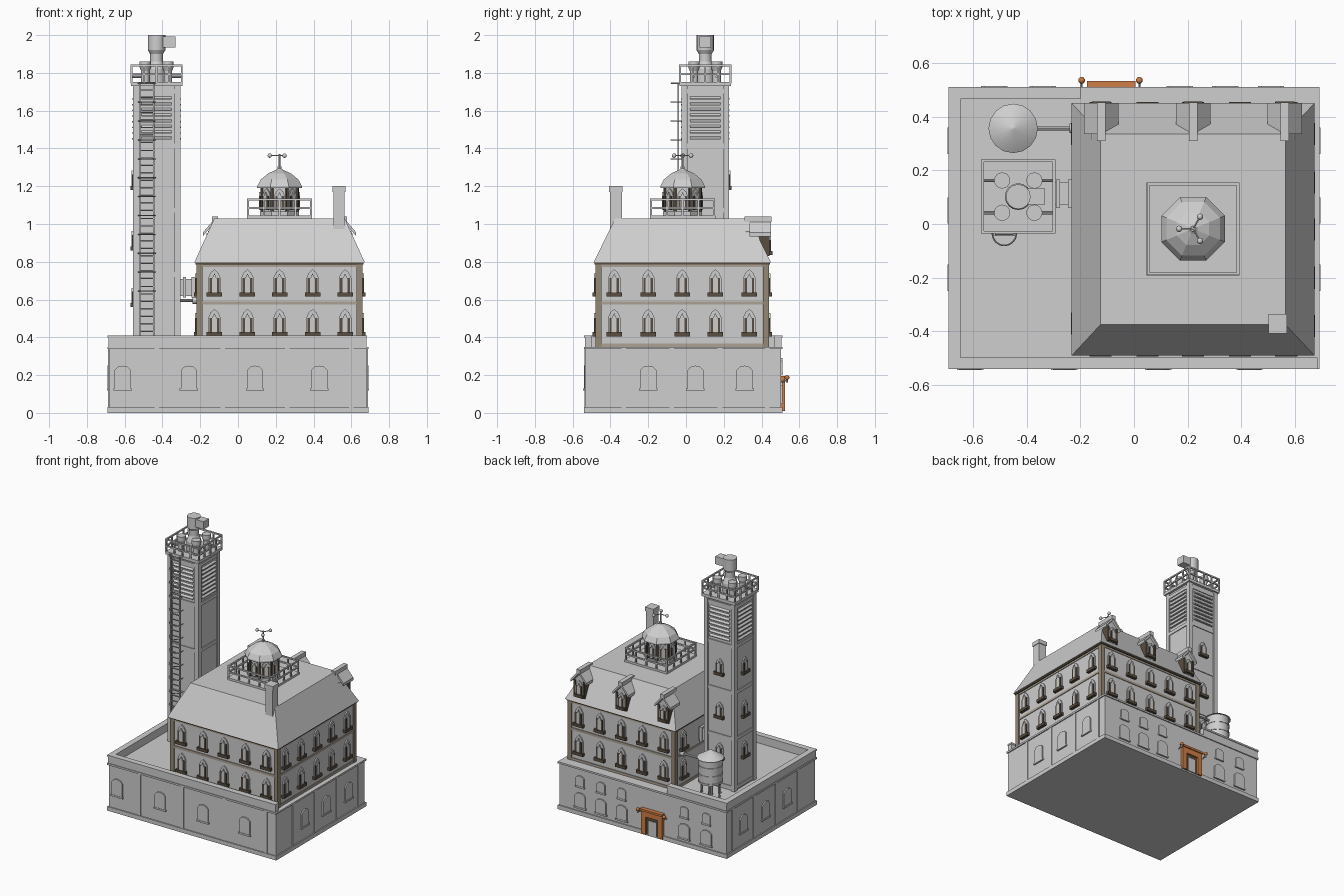
import bpy, bmesh, math
from mathutils import Matrix, Vector

if "Cube" in bpy.data.objects:
    bpy.data.objects.remove(bpy.data.objects["Cube"])


def material(name, rgb):
    m = bpy.data.materials.new(name)
    m.diffuse_color = (*rgb, 1)
    m.use_nodes = True
    m.node_tree.nodes["Principled BSDF"].inputs["Base Color"].default_value = m.diffuse_color
    return m


GREY = material("stone grey", (0.62, 0.62, 0.62))
DARK = material("dark brown", (0.10, 0.075, 0.05))
BROWN = material("corner brown", (0.30, 0.25, 0.18))
TAN = material("band tan", (0.42, 0.36, 0.30))
ORANGE = material("door orange", (0.62, 0.21, 0.06))


def frame(side, x, y, z):
    """Wall frame: u along the wall, v up, d outward. side 0 front, 1 right, 2 back, 3 left."""
    return (Matrix.Translation((x, y, z)) @ Matrix.Rotation(side * math.pi / 2, 4, 'Z')
            @ Matrix.Rotation(math.pi / 2, 4, 'X'))


class Part:
    def __init__(self, name, mat):
        self.name, self.mat, self.bm = name, mat, bmesh.new()

    def prism(self, M, pts, d0, d1):
        a = [self.bm.verts.new(M @ Vector((u, v, d0))) for u, v in pts]
        b = [self.bm.verts.new(M @ Vector((u, v, d1))) for u, v in pts]
        self.bm.faces.new(a[::-1])
        self.bm.faces.new(b)
        for i in range(len(a)):
            j = (i + 1) % len(a)
            self.bm.faces.new((a[i], a[j], b[j], b[i]))

    def plate(self, M, u0, u1, v0, v1, d0, d1):
        self.prism(M, [(u0, v0), (u1, v0), (u1, v1), (u0, v1)], d0, d1)

    def box(self, x0, x1, y0, y1, z0, z1):
        self.plate(Matrix(), x0, x1, y0, y1, z0, z1)

    def rod(self, p, q, r1, r2=None, n=8, spin=0):
        p, q = Vector(p), Vector(q)
        M = (Matrix.Translation((p + q) / 2) @ (q - p).to_track_quat('Z', 'Y').to_matrix().to_4x4()
             @ Matrix.Rotation(spin, 4, 'Z'))
        bmesh.ops.create_cone(self.bm, cap_ends=True, segments=n, radius1=r1,
                              radius2=r1 if r2 is None else r2, depth=(q - p).length, matrix=M)

    def lathe(self, x, y, prof, n=16, spin=0):
        for (r0, z0), (r1, z1) in zip(prof, prof[1:]):
            self.rod((x, y, z0), (x, y, z1), r0, r1, n, spin)

    def ball(self, p, r):
        bmesh.ops.create_uvsphere(self.bm, u_segments=10, v_segments=6, radius=r,
                                  matrix=Matrix.Translation(p))

    def railing(self, cx, cy, h, z0, z1, r):
        for s in range(4):
            M = frame(s, cx, cy, 0)
            for k in range(4):
                u = -h + 2 * h * k / 4
                self.plate(M, u - r, u + r, z0, z1, h - r, h + r)
            for z in (z1, (z0 + z1) / 2):
                self.plate(M, -h - r, h + r, z - r, z + r, h - r, h + r)

    def done(self, smooth=False):
        bmesh.ops.recalc_face_normals(self.bm, faces=self.bm.faces)
        me = bpy.data.meshes.new(self.name)
        self.bm.to_mesh(me)
        ob = bpy.data.objects.new(self.name, me)
        me.materials.append(self.mat)
        bpy.context.collection.objects.link(ob)
        if smooth:
            bpy.ops.object.select_all(action='DESELECT')
            ob.select_set(True)
            bpy.context.view_layer.objects.active = ob
            bpy.ops.object.shade_smooth_by_angle(angle=math.radians(35))


hood, jamb, pane = Part("window_hoods", GREY), Part("window_jambs", DARK), Part("window_panes", GREY)


def window(M, w=0.066, h=0.145, sill=True):
    """Pointed window with dark jambs, light pane and dark sill; base at the frame origin."""
    a = w / 2
    hood.prism(M, [(-a, 0.01), (a, 0.01), (a, h * .68), (a * .6, h * .88), (0, h),
                   (-a * .6, h * .88), (-a, h * .68)], -0.005, 0.008)
    jamb.plate(M, -a * .78, a * .78, 0.01, h * .68, 0, 0.013)
    pane.prism(M, [(-a * .4, 0.015), (a * .4, 0.015), (a * .4, h * .66), (0, h * .85),
                   (-a * .4, h * .66)], 0, 0.016)
    if sill:
        jamb.plate(M, -a * 1.25, a * 1.25, 0, 0.022, -0.005, 0.022)


# Plinth with trims, deck and parapet
p = Part("plinth", GREY)
p.box(-.682, .682, -.532, .502, 0, .35)
p.box(-.69, .69, -.54, .51, 0, .03)
p.box(-.69, .69, -.54, .51, .337, .35)
p.done()
p = Part("parapet", GREY)
p.box(-.685, .68, -.535, -.5, .35, .40)
p.box(-.685, -.65, -.5, .505, .35, .40)
p.box(-.65, -.2, .468, .505, .35, .40)
p.box(-.69, .683, -.54, -.497, .398, .41)
p.box(-.69, -.647, -.497, .51, .398, .41)
p.box(-.647, -.2, .465, .51, .398, .41)
p.done()

# Plinth pilasters and blind arched windows
pil, blind = Part("plinth_pilasters", GREY), Part("blind_windows", GREY)


def blind_window(M, w, z0, z1):
    a, r = w / 2, (z1 - z0) * .2
    blind.prism(M, [(-a, z0), (a, z0), (a, z1 - r), (a * .6, z1 - r * .25), (0, z1),
                    (-a * .6, z1 - r * .25), (-a, z1 - r)], -.005, .009)
    blind.plate(M, -a * 1.15, a * 1.15, z0 - .012, z0, -.005, .012)


for x in (-.61, -.26, .09, .43):
    blind_window(frame(0, x, -.532, 0), .085, .13, .25)
for x in (-.43, -.08, .26, .6):
    pil.plate(frame(0, x, -.532, 0), -.012, .012, .03, .337, -.005, .005)
for side, X in ((1, .682), (3, -.682)):
    for y in (-.2, .05, .31):
        blind_window(frame(side, X, y, 0), .085, .13, .25)
    for y in (-.33, -.075, .18, .43):
        pil.plate(frame(side, X, y, 0), -.012, .012, .03, .337, -.005, .005)
for x in (.51, .34, .17, -.34, -.52):
    M = frame(2, x, .502, 0)
    blind_window(M, .065, .215, .29)
    blind_window(M, .085, .06, .165)
pil.done()
blind.done()

# Entrance door and globe lamps
p = Part("door_surround", ORANGE)
M = frame(2, -.085, .502, 0)
p.plate(M, -.085, -.048, .01, .165, 0, .022)
p.plate(M, .048, .085, .01, .165, 0, .022)
p.plate(M, -.085, .085, .14, .18, 0, .022)
p.plate(M, -.09, .09, .18, .195, 0, .03)
for x in (-.195, .02):
    p.ball((x, .535, .187), .013)
p.done()
jamb.plate(M, -.048, .048, .01, .14, 0, .01)
pane.plate(M, -.03, .03, .012, .115, 0, .014)
p = Part("lamp_arms", GREY)
for x in (-.195, .02):
    p.rod((x, .5, .16), (x, .535, .175), .004)
    p.rod((x, .535, .16), (x, .535, .185), .005)
p.done()

# House walls, corner posts and bands
p = Part("house_walls", GREY)
p.box(-.212, .652, -.472, .432, .35, .8)
p.done()
p = Part("corner_posts", BROWN)
for x in (-.204, .644):
    for y in (-.464, .424):
        p.box(x - .016, x + .016, y - .016, y + .016, .35, .79)
p.done()
p = Part("wall_bands", TAN)
for z0, z1 in ((.35, .368), (.573, .59), (.772, .785)):
    p.box(-.217, .657, -.477, .437, z0, z1)
p.done()
p = Part("cornice", DARK)
p.box(-.226, .664, -.485, .445, .785, .797)
p.done()
for z in (.405, .615):
    for x in (-.125, .05, .22, .395, .567):
        window(frame(0, x, -.472, z))
        window(frame(2, x, .432, z))
    for y in (-.38, -.2, -.02, .155, .335):
        window(frame(1, .652, y, z))
    for y in (-.37, .335):
        window(frame(3, -.212, y, z))

# Mansard roof
p = Part("mansard_roof", GREY)
p.box(-.232, .672, -.49, .45, .795, 1.03)
for v in p.bm.verts:
    if v.co.z > 1:
        v.co.x = -.125 if v.co.x < 0 else .565
        v.co.y = -.375 if v.co.y < 0 else .335
p.done()

# Dormers along the back
p = Part("dormers", GREY)
for x in (-.122, .22, .562):
    M = frame(2, x, .435, 0)
    p.prism(M, [(-.038, .83), (.038, .83), (.038, .96), (0, 1.0), (-.038, .96)], -.12, 0)
    p.prism(M, [(-.064, .935), (0, 1.01), (.064, .935), (.064, .955), (0, 1.03), (-.064, .955)],
            -.10, .015)
    p.plate(M, -.016, .016, 1.01, 1.04, -.125, .018)
    for s in (-1, 1):
        jamb.plate(M, s * .037 - .007, s * .037 + .007, .83, .95, -.05, .008)
    window(frame(2, x, .435, .835), .056, .12)
p.done()

# Chimney
p = Part("chimney", GREY)
p.box(.505, .565, -.402, -.34, .95, 1.18)
p.box(.5, .57, -.408, -.335, 1.17, 1.2)
p.done()

# Cupola with gallery, dome and wind gauge
cx, cy = .22, -.018
e = math.pi / 8
p = Part("cupola", GREY)
p.box(cx - .173, cx + .173, cy - .173, cy + .173, 1.03, 1.045)
p.lathe(cx, cy, [(.1, 1.04), (.1, 1.2)], 8, e)
p.lathe(cx, cy, [(.112, 1.04), (.112, 1.065)], 8, e)
p.done()
for k in range(8):
    M = frame(k / 2, cx, cy, 1.063) @ Matrix.Translation((0, 0, .0924))
    window(M, .058, .125, False)
    jamb.plate(frame(k / 2 + .25, cx, cy, 0), -.006, .006, 1.06, 1.195, .09, .108)
p = Part("cupola_railing", GREY)
p.railing(cx, cy, .167, 1.04, 1.13, .005)
p.done()
p = Part("cupola_dome", GREY)
p.lathe(cx, cy, [(.128, 1.19), (.128, 1.2), (.108, 1.235), (.065, 1.268), (.02, 1.287), (.008, 1.295)], 8, e)
p.done()
p = Part("wind_gauge", GREY)
p.rod((cx, cy, 1.28), (cx, cy, 1.37), .005)
p.rod((cx, cy, 1.28), (cx, cy, 1.305), .011)
for a in (60, 180, 300):
    q = (cx + .052 * math.cos(math.radians(a)), cy + .052 * math.sin(math.radians(a)), 1.362)
    p.rod((cx, cy, 1.362), q, .003)
    p.ball(q, .012)
p.done(True)

# Tower shaft with corner posts, bands and louvres
tx, ty, h = -.431, .102, .117
p = Part("tower", GREY)
p.box(tx - h, tx + h, ty - h, ty + h, .35, 1.74)
for s in range(4):
    M = frame(s, tx, ty, 0)
    for u in (-.11, .11):
        p.plate(M, u - .016, u + .016, .35, 1.73, h - .01, h + .009)
    for z in (.36, .72, 1.06, 1.4, 1.69):
        p.plate(M, -.12, .12, z, z + .025, h - .01, h + .006)
p.box(tx - .136, tx + .136, ty - .136, ty + .136, 1.73, 1.752)
p.done()
p = Part("tower_louvres", GREY)
for s in range(4):
    for k in range(8):
        M = frame(s, tx, ty, 1.45 + k * .03) @ Matrix.Translation((0, 0, h))
        p.prism(M @ Matrix.Rotation(math.pi / 2, 4, 'Y'),
                [(.004, 0), (-.012, -.002), (-.012, .004), (.004, .018)], -.08, .08)
p.done()
for z in (.56, .86, 1.18):
    window(frame(2, tx, ty + h, z), .06, .12)
    window(frame(3, tx - h, ty, z), .06, .12)
p = Part("tower_railing", GREY)
p.railing(tx, ty, .133, 1.745, 1.84, .005)
p.done()

# Flues and revolving cowl on the tower
p = Part("tower_flues", GREY)
for sx in (-1, 1):
    for sy in (-1, 1):
        x, y = tx + sx * .06, ty + sy * .06
        p.lathe(x, y, [(.022, 1.75), (.022, 1.81), (.03, 1.83), (.03, 1.86)])
        p.rod((x, y, 1.78), (x + sx * .07, y, 1.78), .006)
p.lathe(tx, ty, [(.05, 1.75), (.05, 1.82), (.034, 1.86), (.034, 1.9), (.046, 1.92), (.046, 2.0)])
p.done(True)
p = Part("cowl_hood", GREY)
p.box(tx + .02, tx + .1, ty - .03, ty + .03, 1.935, 1.992)
p.done()

# Caged ladder
p = Part("ladder", GREY)
lx, ly = -.483, -.04
for s in (-.036, .036):
    p.box(lx + s - .004, lx + s + .004, ly - .004, ly + .004, .36, 1.745)
for k in range(34):
    p.rod((lx - .036, ly, .39 + k * .04), (lx + .036, ly, .39 + k * .04), .003, n=5)
for k in range(12):
    z = .645 + k * .1
    ring = [(lx + .045 * math.cos(a), ly + .005 - .045 * math.sin(a), z)
            for a in [math.pi * i / 8 for i in range(9)]]
    ring = [(ring[0][0], -.01, z)] + ring + [(ring[-1][0], -.01, z)]
    for a, b in zip(ring, ring[1:]):
        p.rod(a, b, .003, n=4)
p.done()

# Water tank on legs, with feed pipe
wx, wy = -.45, .356
p = Part("water_tank", GREY)
p.lathe(wx, wy, [(.08, .45), (.08, .63)], 20)
for z in (.455, .51, .57):
    p.lathe(wx, wy, [(.084, z), (.084, z + .01)], 20)
p.lathe(wx, wy, [(.092, .63), (.004, .685)], 16)
p.rod((wx, wy, .35), (wx, wy, .45), .016)
p.rod((wx, wy, .595), (-.21, wy, .595), .008)
p.rod((-.24, wy, .595), (-.21, wy, .595), .018, n=12)
p.done(True)
p = Part("tank_legs", GREY)
for k in range(6):
    a = k * math.pi / 3
    c, s = math.cos(a), math.sin(a)
    p.rod((wx + .072 * c, wy + .072 * s, .35), (wx + .066 * c, wy + .066 * s, .455), .007, n=6)
p.done()

# Flue duct between tower and house
p = Part("flue_duct", GREY)
p.box(-.32, -.21, .07, .155, .62, .71)
p.box(-.245, -.225, .06, .165, .61, .72)
p.box(-.29, -.275, .06, .165, .61, .72)
p.done()

for part in (hood, jamb, pane):
    part.done()
